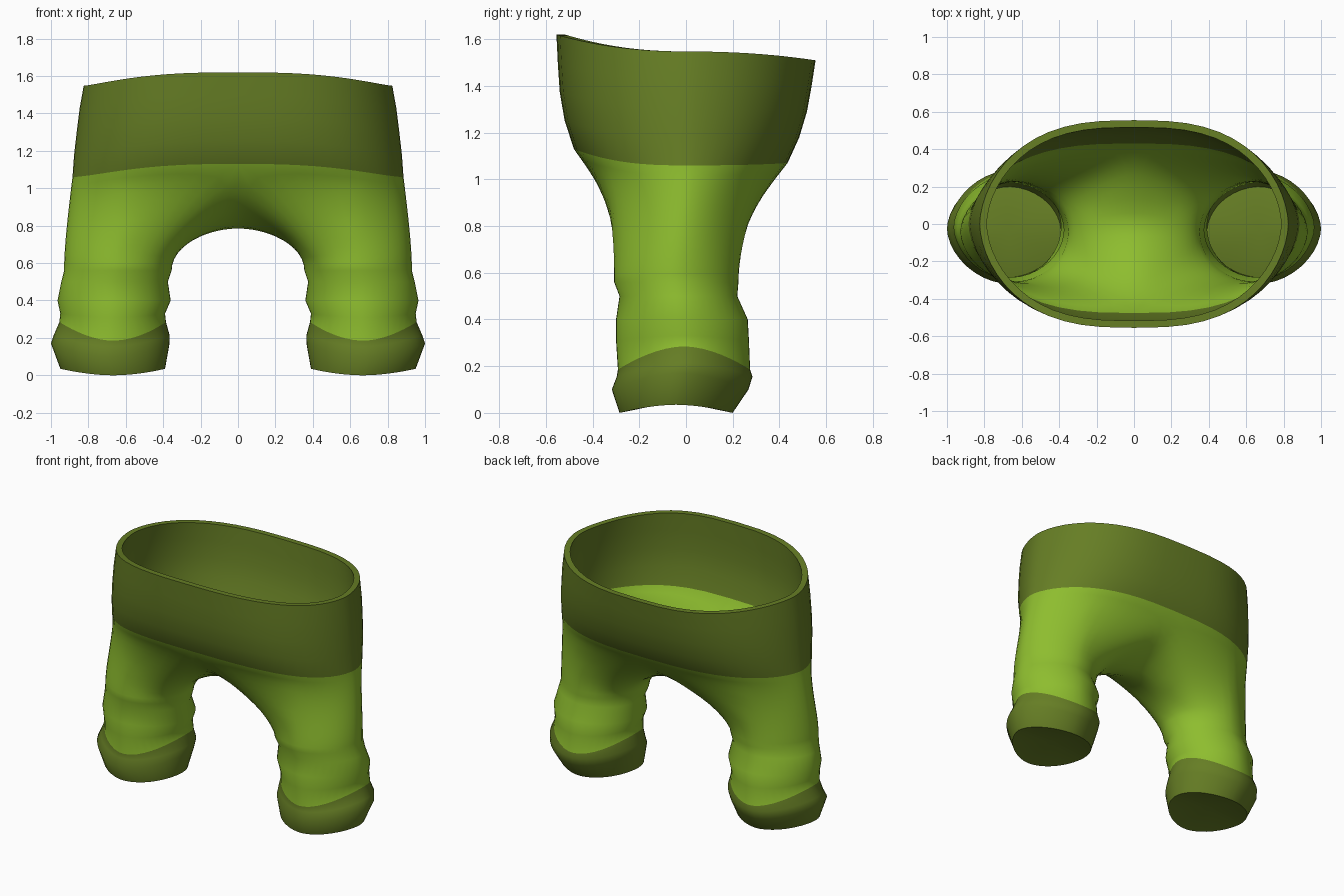
import bpy, bmesh, math
from mathutils import Vector

if "Cube" in bpy.data.objects:
    bpy.data.objects.remove(bpy.data.objects["Cube"])

OUT, INN, ROWS = 28, 14, 12     # segments: outer half, crotch half, hip rows


def material(name, rgb):
    m = bpy.data.materials.new(name)
    m.diffuse_color = (*rgb, 1)
    m.use_nodes = True
    m.node_tree.nodes["Principled BSDF"].inputs["Base Color"].default_value = m.diffuse_color
    return m


light = material("light green cloth", (0.27, 0.51, 0.028))
dark = material("olive trim", (0.132, 0.207, 0.018))


def spow(v, p):
    return math.copysign(abs(v) ** p, v)


def oval(angle, a, b, p=2.2, q=2.2):
    return a * spow(math.cos(angle), 2 / p), b * spow(math.sin(angle), 2 / q)


def smooth(v):
    return v * v * (3 - 2 * v)


half = [math.radians(-90 + 180 * i / OUT) for i in range(OUT + 1)]


def waist_ring(s, a, front, back, inset=0.0):
    """Half ring between the hip seam (s=0) and the waist edge (s=1)."""
    ring = []
    for t in half:
        u = math.sin(t)
        x, y = oval(t, a - inset, (front if u < 0 else back) - inset, 2.8, 1.75)
        low = 1.06 + (0.07 if u < 0 else 0.01) * abs(u) ** 3
        high = 1.548 + (0.072 if u < 0 else -0.038) * abs(u) ** 2.5
        ring.append(Vector((max(x, 0) if abs(u) < 0.9999 else 0, y, low + (high - low) * s)))
    return ring


# angles round a leg: outer part matches the waist, inner part the crotch
leg_angles = [math.radians(-130 + 260 * i / OUT) for i in range(OUT + 1)]
leg_angles += [math.radians(130 + 100 * i / INN) for i in range(1, INN)]


def leg_ring(z, rise, x0, x1, y0, y1):
    ring = []
    for t in leg_angles:
        n = 1.78 if math.cos(t) > 0 else 1.9
        x, y = oval(t, (x1 - x0) / 2, (y1 - y0) / 2, n, n)
        ring.append(Vector(((x0 + x1) / 2 + x, (y0 + y1) / 2 + y,
                            z + rise * math.cos(t) ** 2)))
    return ring


bm = bmesh.new()


def loft(rings, mat, closed=False, flip=False):
    rows = [[bm.verts.new(p) for p in r] for r in rings]
    n = len(rows[0])
    for up, lo in zip(rows, rows[1:]):
        for i in range(n if closed else n - 1):
            j = (i + 1) % n
            q = [lo[i], lo[j], up[j], up[i]]
            f = bm.faces.new(q[::-1] if flip else q)
            f.material_index = mat
    return rows


# waistband
band = [(1, .825, .555, .555), (.75, .847, .549, .538), (.5, .862, .541, .518),
        (.25, .876, .52, .485), (0, .885, .48, .435)]
loft([waist_ring(*r) for r in band], 1)

# rim and inner side of the waistband
lining = [waist_ring(*band[0])]
lining += [waist_ring(*r, inset=0.004 + 0.034 * r[0]) for r in band]
loft(lining, 1, flip=True)

# hips: blend from half waist plus crotch line to the round leg
top = waist_ring(*band[-1])
for i in range(1, INN):
    f = math.pi * i / INN
    c, s = math.cos(f), math.sin(f) ** 1.33
    depth, start = (.435, 1.07) if c > 0 else (.48, 1.13)
    top.append(Vector((0, depth * spow(c, 1.33), start + (0.785 - start) * s)))
tan0 = []
for i, p in enumerate(top):
    if i <= OUT:        # sideways pull fades out away from the centre seam
        near = max(0, 1 - min(i, OUT - i) / 9)
        side, down = 0.3 * smooth(near), 1 - 0.2 * near
    else:               # downward pull fades out towards the middle of the crotch
        mid = min(i - OUT, OUT + INN - i) / (INN / 2)
        side, down = 0.3 + 0.2 * smooth(mid), 0.8 * (1 - smooth(mid))
    tan0.append(Vector((side + 0.06 * (i <= OUT), -0.95 * p.y * down, -0.5 * down)))
knee = leg_ring(.56, 0, .355, .93, -.308, .225)
tan1 = Vector((0, 0, -0.4))
hips = []
for k in range(ROWS + 1):
    s = k / ROWS
    h = smooth(s)
    hips.append([p * (1 - h) + q * h + t * (s * (1 - s) ** 2) - tan1 * (s * s * (1 - s))
                 for p, q, t in zip(top, knee, tan0)])
loft(hips, 0, closed=True)

# lower leg with soft folds
legs = [knee,
        leg_ring(.50, 0, .375, .945, -.285, .22),
        leg_ring(.40, 0, .36, .965, -.30, .265),
        leg_ring(.31, .02, .39, .95, -.30, .27)]
cuff_top = leg_ring(.185, .10, .385, .955, -.292, .275)
loft(legs + [cuff_top], 0, closed=True)

# cuffs with closed soles
cuff = [cuff_top,
        leg_ring(.155, .06, .366, .985, -.297, .285),
        leg_ring(.10, .07, .366, 1.0, -.318, .268),
        leg_ring(0, .035, .39, .95, -.285, .20)]
rows = loft(cuff, 1, closed=True)
centre = bm.verts.new((.67, -.04, .05))
sole = rows[-1]
for i, v in enumerate(sole):
    f = bm.faces.new((centre, sole[(i + 1) % len(sole)], v))
    f.material_index = 1

# other half
copy = bmesh.ops.duplicate(bm, geom=bm.verts[:] + bm.edges[:] + bm.faces[:])["geom"]
for g in copy:
    if isinstance(g, bmesh.types.BMVert):
        g.co.x = -g.co.x
bmesh.ops.reverse_faces(bm, faces=[g for g in copy if isinstance(g, bmesh.types.BMFace)])
bmesh.ops.remove_doubles(bm, verts=bm.verts, dist=0.0005)

# relax the cloth between the legs, front and back
soft = [v for v in bm.verts if 0.6 < v.co.z < 1.15 and abs(v.co.x) < 0.6 and abs(v.co.y) > 0.1
        and all(f.material_index == 0 for f in v.link_faces)]
for _ in range(14):
    bmesh.ops.smooth_vert(bm, verts=soft, factor=0.5,
                          use_axis_x=True, use_axis_y=True, use_axis_z=True)

mesh = bpy.data.meshes.new("trousers")
bm.to_mesh(mesh)
bm.free()
mesh.materials.append(light)
mesh.materials.append(dark)
trousers = bpy.data.objects.new("trousers", mesh)
bpy.context.collection.objects.link(trousers)
bpy.context.view_layer.objects.active = trousers
trousers.select_set(True)
bpy.ops.object.shade_smooth_by_angle(angle=math.radians(50))
